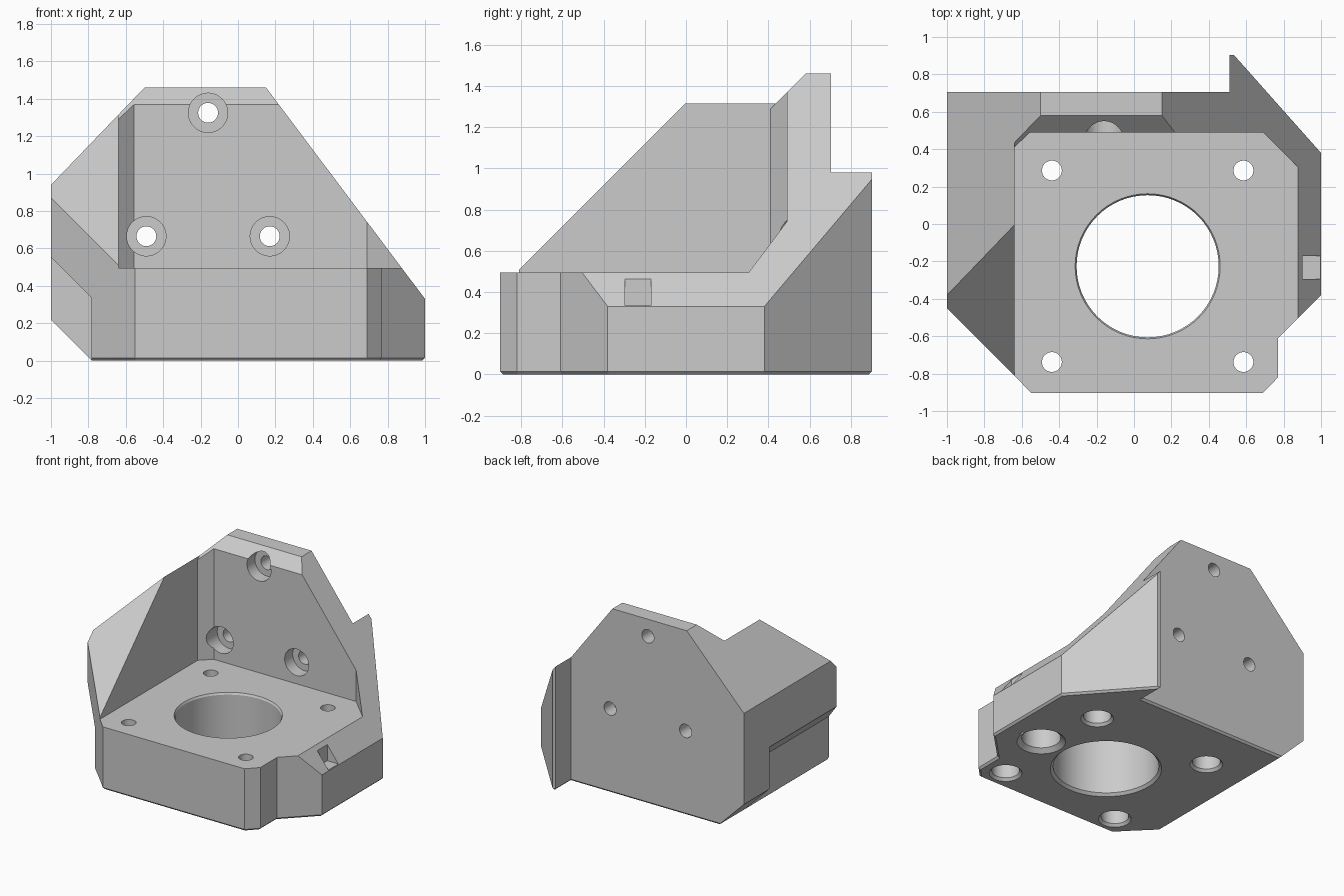
import bpy, bmesh, math
from mathutils import Matrix, Vector

if "Cube" in bpy.data.objects:
    bpy.data.objects.remove(bpy.data.objects["Cube"])


def make_object(name, bm):
    bmesh.ops.recalc_face_normals(bm, faces=bm.faces[:])
    mesh = bpy.data.meshes.new(name)
    bm.to_mesh(mesh)
    bm.free()
    obj = bpy.data.objects.new(name, mesh)
    bpy.context.collection.objects.link(obj)
    return obj


def prism(name, profile, axis, lo, hi, foot_bevel=0):
    """Extrude a 2D profile along x (yz), y (xz) or z (xy)."""
    place = {'x': lambda a, b, t: (t, a, b),
             'y': lambda a, b, t: (a, t, b),
             'z': lambda a, b, t: (a, b, t)}[axis]
    bm = bmesh.new()
    low = [bm.verts.new(place(a, b, lo)) for a, b in profile]
    high = [bm.verts.new(place(a, b, hi)) for a, b in profile]
    bottom = bm.faces.new(low)
    bm.faces.new(high)
    n = len(profile)
    for i in range(n):
        j = (i + 1) % n
        bm.faces.new((low[i], low[j], high[j], high[i]))
    bmesh.ops.recalc_face_normals(bm, faces=bm.faces[:])
    if foot_bevel:
        bmesh.ops.bevel(bm, geom=list(bottom.edges), offset=foot_bevel,
                        segments=1, affect='EDGES', profile=0.5)
    return make_object(name, bm)


def turned(name, origin, steps, axis='z', sides=64):
    """Stepped round cutter from (radius, distance) pairs along z or y."""
    bm = bmesh.new()
    rings = []
    for r, d in steps:
        rings.append([bm.verts.new((r * math.cos(2 * math.pi * k / sides),
                                    r * math.sin(2 * math.pi * k / sides), d))
                      for k in range(sides)])
    bm.faces.new(rings[0])
    bm.faces.new(rings[-1])
    for a, b in zip(rings, rings[1:]):
        for k in range(sides):
            j = (k + 1) % sides
            bm.faces.new((a[k], a[j], b[j], b[k]))
    if axis == 'y':
        bm.transform(Matrix.Rotation(math.radians(-90), 4, 'X'))
    bm.transform(Matrix.Translation(Vector(origin)))
    return make_object(name, bm)


def box(name, x0, x1, y0, y1, z0, z1):
    return prism(name, [(x0, y0), (x1, y0), (x1, y1), (x0, y1)], 'z', z0, z1)


def boolean(target, tool, operation='DIFFERENCE'):
    tool.hide_render = True
    mod = target.modifiers.new(tool.name, 'BOOLEAN')
    mod.operation = operation
    mod.solver = 'EXACT'
    mod.object = tool
    bpy.context.view_layer.objects.active = target
    bpy.ops.object.modifier_apply(modifier=mod.name)
    bpy.data.objects.remove(tool, do_unlink=True)


# Solid block with the plan outline and a small foot chamfer
plan = [(-1, -0.45), (-1, 0.705), (0.51, 0.705), (0.51, 0.903), (0.535, 0.903),
        (1, 0.38), (1, -0.38), (0.77, -0.61), (0.77, -0.82), (0.69, -0.903),
        (-0.55, -0.903), (-0.64, -0.81)]
bracket = prism("motor_bracket", plan, 'z', 0, 1.6, foot_bevel=0.015)

# Front silhouette: sloped shoulders and lower left chamfer
silhouette = [(-0.76, -0.02), (1.1, -0.02), (1.1, 0.197), (0.15, 1.46),
              (-0.5, 1.46), (-1.1, 0.836), (-1.1, 0.32)]
boolean(bracket, prism("silhouette", silhouette, 'y', -2, 2), 'INTERSECT')

# Open space above the motor plate, with chamfered inner corners
cavity = [(-0.64, -2), (2, -2), (2, 0.3), (0.88, 0.3), (0.69, 0.49),
          (-0.555, 0.49), (-0.64, 0.41)]
boolean(bracket, prism("cavity", cavity, 'z', 0.495, 2))

# Back wall top chamfer and side wall front slope
boolean(bracket, prism("top_chamfer", [(0.3, 1.18), (0.8, 1.68), (0.3, 1.68)],
                       'x', -0.64, 2))
boolean(bracket, prism("side_slope", [(-1.2, 0.12), (0.6, 1.92), (-1.2, 1.92)],
                       'x', -2, -0.64))

# Relief under the left wall
boolean(bracket, prism("left_relief", [(-0.783, -0.1), (-0.783, 0.335),
                                       (-1.1, 0.652), (-1.1, -0.1)],
                       'y', -2, 0.385))

# Motor boss opening
cx, cy = 0.073, -0.226
boolean(bracket, turned("motor_opening", (cx, cy, 0),
                        [(0.4, -0.1), (0.4, 0), (0.38, 0.02), (0.38, 0.48),
                         (0.388, 0.495), (0.388, 0.6)]))

# Motor screw holes, counterbored from below
for sx in (-1, 1):
    for sy in (-1, 1):
        boolean(bracket, turned("motor_screw", (cx + sx * 0.512, cy + sy * 0.512, 0),
                                [(0.118, -0.1), (0.118, 0), (0.1, 0.02),
                                 (0.1, 0.35), (0.053, 0.35), (0.053, 0.7)], sides=48))

# Wall screw holes, counterbored from the front
for x, z in ((-0.16, 1.325), (-0.49, 0.665), (0.17, 0.665)):
    boolean(bracket, turned("wall_screw", (x, 0, z),
                            [(0.105, 0.3), (0.105, 0.59), (0.053, 0.59), (0.053, 1)],
                            axis='y', sides=48))

# Blind rod socket with its relief slit, and the notch on the right slope
boolean(bracket, turned("rod_socket", (0.68, cy, 0),
                        [(0.175, -0.1), (0.175, 0), (0.14, 0.03), (0.14, 0.42)]))
boolean(bracket, box("rod_slit", 0.75, 0.87, cy - 0.02, cy + 0.02, -0.1, 0.4))
boolean(bracket, box("side_notch", 0.9, 1.1, -0.295, -0.17, 0.335, 0.8))

# Smooth round holes, sharp edges elsewhere
bpy.ops.object.select_all(action='DESELECT')
bracket.select_set(True)
bpy.context.view_layer.objects.active = bracket
bpy.ops.object.shade_smooth_by_angle(angle=math.radians(25))
